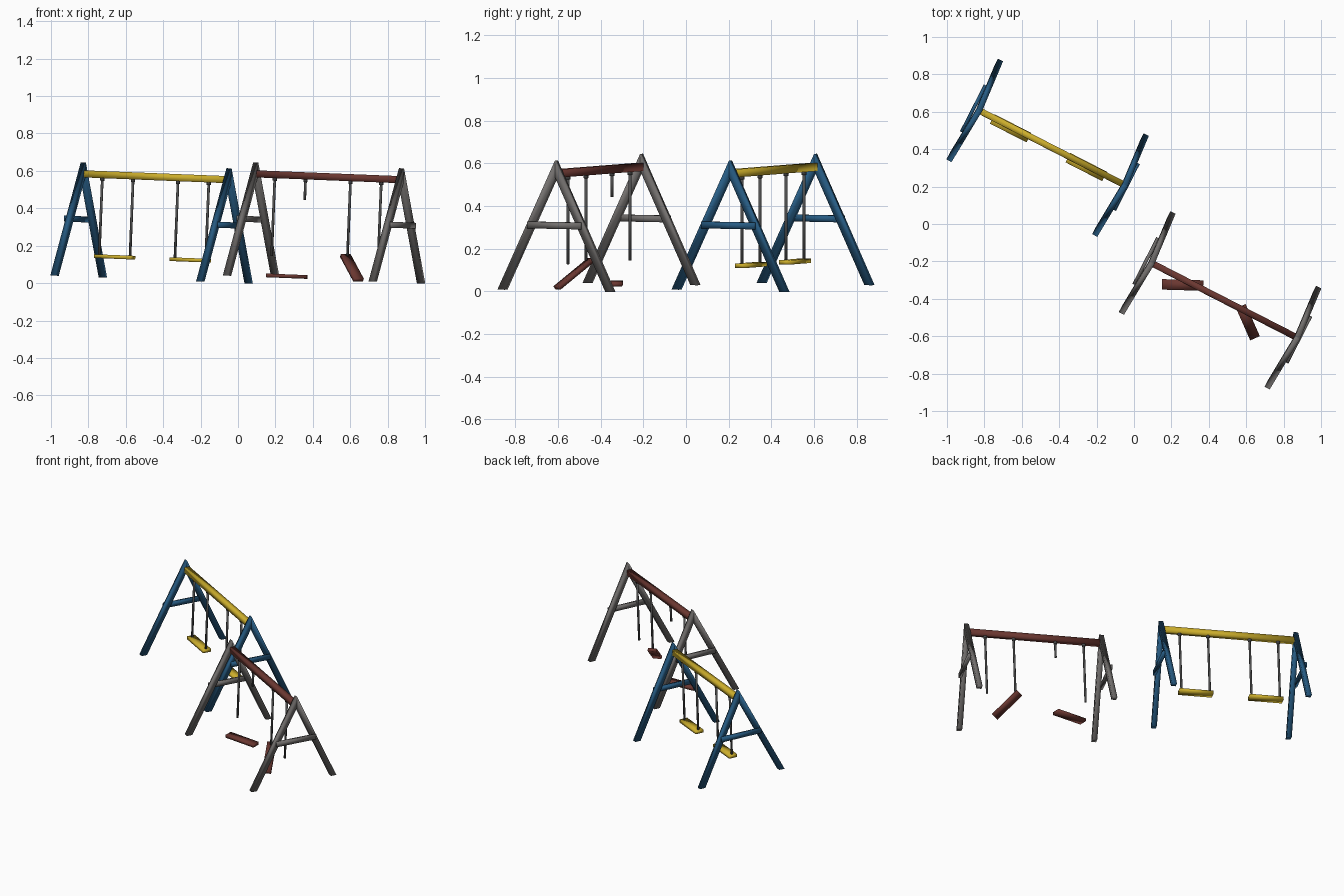
import bpy, bmesh, math
from mathutils import Vector, Matrix

if "Cube" in bpy.data.objects:
    bpy.data.objects.remove(bpy.data.objects["Cube"])


def material(name, rgb):
    m = bpy.data.materials.new(name)
    m.diffuse_color = (*rgb, 1)
    m.use_nodes = True
    m.node_tree.nodes["Principled BSDF"].inputs["Base Color"].default_value = m.diffuse_color
    return m


BLUE = material("blue paint", (0.020, 0.105, 0.225))
YELLOW = material("yellow paint", (0.60, 0.42, 0.025))
RED = material("faded red paint", (0.145, 0.038, 0.030))
GREY = material("weathered grey", (0.17, 0.16, 0.155))
ROPE = material("dark rope", (0.075, 0.075, 0.075))


def finish(name, mat, matrix):
    o = bpy.context.object
    o.name = name
    o.matrix_world = matrix
    o.data.materials.append(mat)
    o.data.shade_smooth()      # softly shaded low-poly bars
    return o


def rod(name, a, b, r, mat, base, sides=8):
    """Straight round bar between two points."""
    a, b = Vector(a), Vector(b)
    d = b - a
    bpy.ops.mesh.primitive_cylinder_add(vertices=sides, radius=r, depth=d.length)
    turn = d.to_track_quat('Z', 'Y').to_matrix().to_4x4()
    return finish(name, mat, base @ Matrix.Translation((a + b) / 2) @ turn)


def box(name, size, mat, matrix):
    bpy.ops.mesh.primitive_cube_add(size=1)
    o = bpy.context.object
    for v in o.data.vertices:
        v.co *= Vector(size)
    return finish(name, mat, matrix)


def leg(name, u, s, mat, base):
    """Slanted square leg: flat foot, mitred where the pair meets at the apex."""
    outline = [(0.303, 0), (0.265, 0), (0, 0.533), (0, 0.611)]
    bm = bmesh.new()
    w = 0.0155
    rings = [[bm.verts.new((u + dx, s * v, z)) for v, z in outline] for dx in (-w, w)]
    for ring in rings:
        bm.faces.new(ring)
    for i in range(4):
        j = (i + 1) % 4
        bm.faces.new((rings[0][i], rings[0][j], rings[1][j], rings[1][i]))
    bmesh.ops.recalc_face_normals(bm, faces=bm.faces)
    mesh = bpy.data.meshes.new(name)
    bm.to_mesh(mesh)
    bm.free()
    o = bpy.data.objects.new(name, mesh)
    bpy.context.collection.objects.link(o)
    bpy.context.view_layer.objects.active = o
    finish(name, mat, base)


SEAT = (0.22, 0.056, 0.020)
ROPES = (-0.32, -0.135, 0.135, 0.32)


def swing_set(prefix, origin, frame_mat, beam_mat, rope_ends):
    # each set sits on a slight slope and is turned diagonally
    base = (Matrix.Translation(origin) @ Matrix.Rotation(math.radians(2.3), 4, 'Y')
            @ Matrix.Rotation(math.radians(-27.1), 4, 'Z'))
    box(prefix + "_beam", (0.89, 0.034, 0.038), beam_mat,
        base @ Matrix.Translation((0, 0, 0.55)))
    for side, label in ((-1, "left"), (1, "right")):
        u = side * 0.438
        # A-frame legs with an outer brace
        for s, end in ((-1, "front"), (1, "back")):
            leg(f"{prefix}_{label}_{end}_leg", u, s, frame_mat, base)
        box(f"{prefix}_{label}_brace", (0.018, 0.28, 0.032), frame_mat,
            base @ Matrix.Translation((u + side * 0.021, 0, 0.307)))
    # ropes with clamps under the beam
    for i, (u, end) in enumerate(zip(ROPES, rope_ends)):
        rod(f"{prefix}_rope_{i}", (u, 0, 0.54), (u, 0, end), 0.0075, ROPE, base)
        rod(f"{prefix}_rope_clamp_{i}", (u, 0, 0.545), (u, 0, 0.517), 0.012, ROPE, base)
    return base


# intact set
base = swing_set("intact", (-0.462, 0.408, 0.019), BLUE, YELLOW, [0.115] * 4)
for u, label in ((-0.2275, "left"), (0.2275, "right")):
    box(f"intact_{label}_seat", SEAT, YELLOW, base @ Matrix.Translation((u, 0, 0.113)))

# broken set: one rope snapped, seats dropped
swing_set("broken", (0.460, -0.408, 0.019), GREY, RED, [0.115, 0.42, 0.13, 0.12])


def seat_at(name, centre, along, across):
    x = Vector(along).normalized()
    z = x.cross(Vector(across)).normalized()
    y = z.cross(x)
    m = Matrix((x, y, z)).transposed().to_4x4()
    box(name, SEAT, RED, Matrix.Translation(centre) @ m)


seat_at("fallen_seat", (0.26, -0.326, 0.037), (1, -0.03, -0.04), (0.03, 1, 0))
seat_at("hanging_seat", (0.609, -0.525, 0.082), (0.07, -0.158, -0.13), (0.93, 0.37, -0.03))
